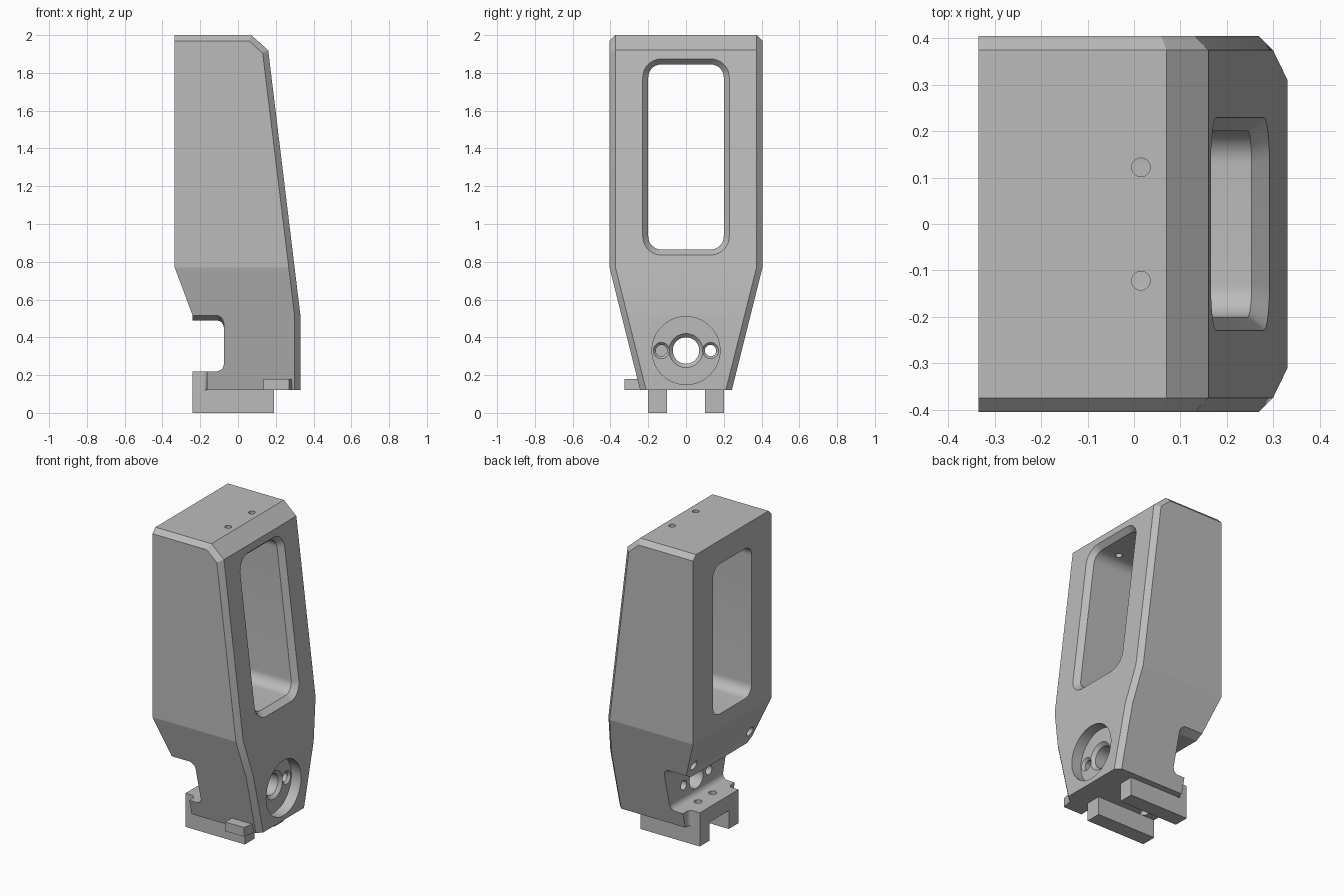
import bpy
import bmesh
from math import sin, cos, pi, radians

if "Cube" in bpy.data.objects:
    bpy.data.objects.remove(bpy.data.objects["Cube"], do_unlink=True)

grey = bpy.data.materials.new("matte_grey")
grey.use_nodes = True
COLOR = (0.5, 0.5, 0.5, 1)
grey.diffuse_color = COLOR
grey.node_tree.nodes["Principled BSDF"].inputs["Base Color"].default_value = COLOR


def finish(name, bm):
    bmesh.ops.recalc_face_normals(bm, faces=bm.faces[:])
    mesh = bpy.data.meshes.new(name)
    bm.to_mesh(mesh)
    bm.free()
    obj = bpy.data.objects.new(name, mesh)
    bpy.context.collection.objects.link(obj)
    mesh.materials.append(grey)
    return obj


def loft_bm(loops):
    """Closed solid through matching loops of points."""
    bm = bmesh.new()
    rings = [[bm.verts.new(p) for p in loop] for loop in loops]
    for a, b in zip(rings, rings[1:]):
        for i in range(len(a)):
            j = (i + 1) % len(a)
            bm.faces.new((a[i], a[j], b[j], b[i]))
    bm.faces.new(rings[0])
    bm.faces.new(rings[-1])
    return bm, rings


def loft(name, loops):
    return finish(name, loft_bm(loops)[0])


def box(name, x, y, z):
    return loft(name, [[(x[0], y[0], h), (x[1], y[0], h), (x[1], y[1], h), (x[0], y[1], h)]
                       for h in z])


def rounded_rect(u0, u1, v0, v1, r, steps=12):
    """Rectangle outline with round corners."""
    pts = []
    corners = [(u1 - r, v1 - r), (u0 + r, v1 - r), (u0 + r, v0 + r), (u1 - r, v0 + r)]
    for k, (cu, cv) in enumerate(corners):
        for i in range(steps + 1):
            a = (k + i / steps) * pi / 2
            pts.append((cu + r * cos(a), cv + r * sin(a)))
    return pts


def turned(name, axis, centre, stations, n=48):
    """Round solid along x or z from (position, radius) stations."""
    loops = []
    for pos, r in stations:
        ring = [(centre[0] + r * cos(2 * pi * i / n), centre[1] + r * sin(2 * pi * i / n))
                for i in range(n)]
        loops.append([(pos, u, v) if axis == "x" else (u, v, pos) for u, v in ring])
    return loft(name, loops)


def cut(target, cutter):
    mod = target.modifiers.new("cut", "BOOLEAN")
    mod.operation = "DIFFERENCE"
    mod.solver = "EXACT"
    mod.object = cutter
    bpy.context.view_layer.objects.active = target
    bpy.ops.object.modifier_apply(modifier=mod.name)
    bpy.data.objects.remove(cutter, do_unlink=True)


# Main body: side profile with a half width that tapers near the foot
SHOULDER, BASE = 0.77, 0.12


def half_width(z):
    return 0.405 - max(0, SHOULDER - z) * 0.25


def face_x(z):
    return 0.33 - max(0, z - 0.52) * 0.17 / 1.4


profile = [(-0.335, 2), (0.07, 2), (0.16, 1.92), (face_x(SHOULDER), SHOULDER), (0.33, 0.52),
           (0.33, BASE), (-0.24, BASE), (-0.24, 0.515), (-0.335, SHOULDER)]
bm, sides = loft_bm([[(x, s * half_width(z), z) for x, z in profile] for s in (-1, 1)])
chamfered = []
for ring in sides:
    bmesh.ops.connect_verts(bm, verts=[ring[3], ring[8]])
    chamfered += [bm.edges.get((ring[i], ring[i + 1])) for i in range(5)]
bmesh.ops.recalc_face_normals(bm, faces=bm.faces[:])
bmesh.ops.bevel(bm, geom=chamfered, offset=0.031, segments=1, affect="EDGES", profile=0.5)
body = finish("body", bm)

# Window through the body, with a chamfered rim on the sloping face
inner = rounded_rect(-0.2, 0.2, 0.865, 1.845, 0.07)
outer = rounded_rect(-0.23, 0.23, 0.835, 1.875, 0.1)
cut(body, loft("window_cutter", [
    [(-1, y, z) for y, z in inner],
    [(face_x(z) - 0.035, y, z) for y, z in inner],
    [(face_x(z) + 0.001, y, z) for y, z in outer],
    [(face_x(z) + 0.2, y, z) for y, z in outer]]))

# Notch across the body above the foot, flared at both sides
cut(body, loft("notch_cutter", [
    [(x, y, z) for x, z in rounded_rect(-0.6, -0.075, 0.22, top, 0.04)]
    for y, top in ((-0.5, 0.595), (-0.29, 0.49), (0.29, 0.49), (0.5, 0.595))]))

# Foot corners, top holes, foot holes and holes in the lower slope
for s in (-1, 1):
    corner = rounded_rect(-0.6, -0.165, min(0.2 * s, 0.6 * s), max(0.2 * s, 0.6 * s), 0.03)
    cut(body, loft("corner_cutter", [[(x, y, z) for x, y in corner] for z in (0, 0.24)]))
    cut(body, turned("top_hole_cutter", "z", (0.015, 0.122 * s), [(1.8, 0.02), (2.1, 0.02)]))
    cut(body, turned("foot_hole_cutter", "z", (-0.14, 0.075 * s), [(0.05, 0.024), (0.3, 0.024)]))
    cut(body, turned("slope_hole_cutter", "x", (0.29 * s, 0.57), [(-0.5, 0.03), (-0.05, 0.03)]))

# Round recess with a central bore and two screw holes
RECESS = 0.26
cut(body, turned("recess_cutter", "x", (0, 0.33), [(RECESS, 0.18), (0.5, 0.18)]))
cut(body, turned("bore_cutter", "x", (0, 0.33),
                 [(-0.3, 0.07), (RECESS - 0.02, 0.07), (RECESS, 0.09), (0.3, 0.09)]))
for y, start in ((0.13, -0.3), (-0.13, 0.1)):
    cut(body, turned("screw_hole_cutter", "x", (y, 0.33),
                     [(start, 0.03), (RECESS - 0.015, 0.03), (RECESS, 0.043), (0.3, 0.043)]))
cut(body, turned("rear_screw_hole_cutter", "x", (-0.13, 0.33), [(-0.2, 0.03), (0.02, 0.03)]))

# Two rails under the foot
for label, y in (("right", (-0.2, -0.1)), ("left", (0.1, 0.2))):
    box(label + "_foot_rail", (-0.24, 0.19), y, (0, BASE))

# Small side tab
tab_plan = [(0.135, -0.2), (0.135, -0.325), (0.27, -0.325), (0.295, -0.2)]
loft("side_tab", [[(x, y, z) for x, y in tab_plan] for z in (BASE, 0.18)])

# Smooth the round surfaces, keep the edges sharp
bpy.ops.object.select_all(action="DESELECT")
body.select_set(True)
bpy.context.view_layer.objects.active = body
bpy.ops.object.shade_smooth_by_angle(angle=radians(10))
